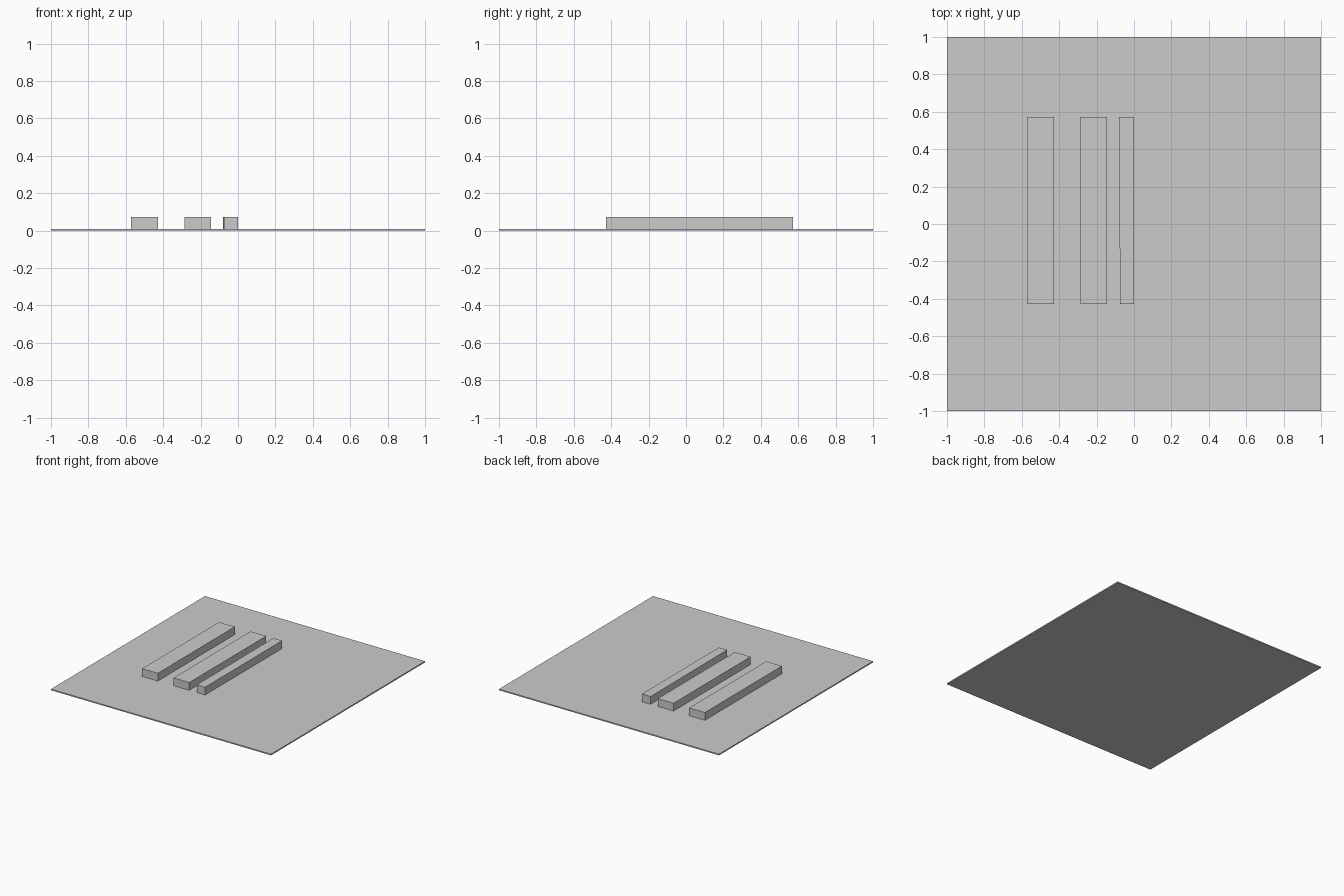
import bpy
import bmesh

if "Cube" in bpy.data.objects:
    bpy.data.objects.remove(bpy.data.objects["Cube"])

PLATE_TOP, BAR_TOP = 0.01, 0.074


def prism(name, outline, z0, z1):
    """Extrude a flat outline upward into a closed solid."""
    bm = bmesh.new()
    base = bm.faces.new([bm.verts.new((x, y, z0)) for x, y in outline])
    top = bmesh.ops.extrude_face_region(bm, geom=[base], use_keep_orig=True)
    verts = [v for v in top["geom"] if isinstance(v, bmesh.types.BMVert)]
    bmesh.ops.translate(bm, verts=verts, vec=(0, 0, z1 - z0))
    bmesh.ops.recalc_face_normals(bm, faces=bm.faces)
    mesh = bpy.data.meshes.new(name)
    bm.to_mesh(mesh)
    bm.free()
    obj = bpy.data.objects.new(name, mesh)
    bpy.context.collection.objects.link(obj)
    return obj


# Thin square ground plate
prism("base_plate", [(-1, -1), (1, -1), (1, 1), (-1, 1)], 0, PLATE_TOP)

# Long bars: left x at front, left x at back, right x
Y0, Y1 = -0.428, 0.572
bars = {
    "left_bar": (-0.572, -0.572, -0.429),
    "middle_bar": (-0.287, -0.287, -0.144),
    "narrow_bar": (-0.075, -0.079, 0.0),  # left side very slightly skewed
}
for name, (front, back, right) in bars.items():
    prism(name, [(front, Y0), (right, Y0), (right, Y1), (back, Y1)], PLATE_TOP, BAR_TOP)
